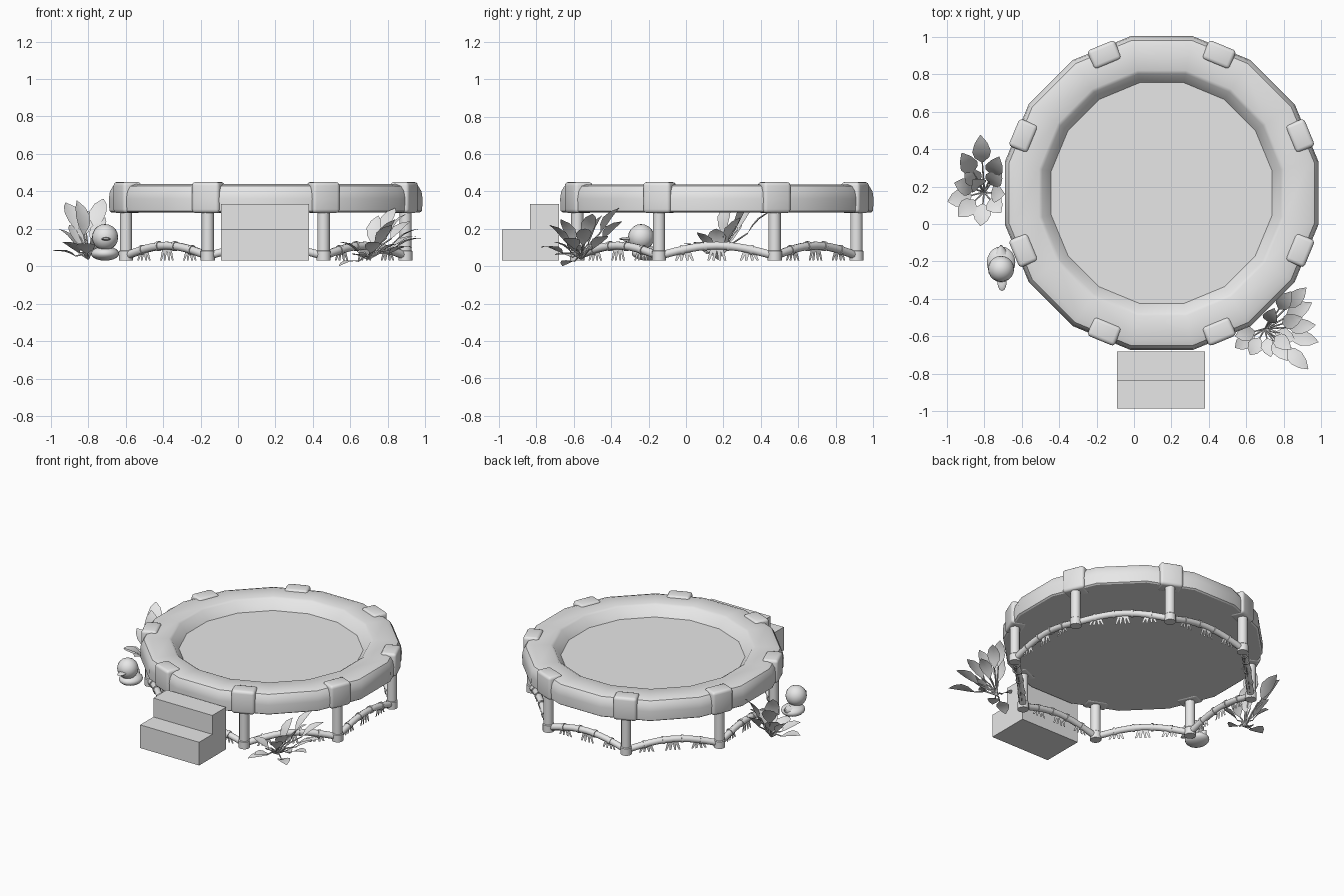
import bpy, bmesh, math
from math import sin, cos, pi, radians
from mathutils import Vector, Matrix

cube = bpy.data.objects.get("Cube")
if cube:
    bpy.data.objects.remove(cube, do_unlink=True)

grey = bpy.data.materials.new("light grey")
grey.use_nodes = True
grey.diffuse_color = (0.8, 0.8, 0.8, 1)
grey.node_tree.nodes["Principled BSDF"].inputs["Base Color"].default_value = (0.8, 0.8, 0.8, 1)

CENTRE = Vector((0.148, 0.165, 0))
LEG_R = 0.808
BASE = 0.03


def finish(bm, name, angle=None, fix=True):
    """Turn a bmesh into a named object, smooth below the given angle."""
    if fix:
        bmesh.ops.recalc_face_normals(bm, faces=bm.faces[:])
    me = bpy.data.meshes.new(name)
    bm.to_mesh(me)
    bm.free()
    me.materials.append(grey)
    if angle:
        me.shade_smooth()
        me.set_sharp_from_angle(angle=radians(angle))
    ob = bpy.data.objects.new(name, me)
    bpy.context.collection.objects.link(ob)
    return ob


def polar(r, deg, z=0):
    a = radians(deg)
    return CENTRE + Vector((r * cos(a), r * sin(a), z))


def tube(bm, pts, radii, sides=8):
    """Sweep a round section along a path."""
    rings = []
    for i, p in enumerate(pts):
        t = (pts[min(i + 1, len(pts) - 1)] - pts[max(i - 1, 0)]).normalized()
        n = t.cross(Vector((0, 0, 1)))
        n = n.normalized() if n.length > 0.01 else Vector((1, 0, 0))
        b = t.cross(n)
        rings.append([bm.verts.new(p + radii[i] * (cos(2 * pi * k / sides) * n + sin(2 * pi * k / sides) * b))
                      for k in range(sides)])
    for r0, r1 in zip(rings, rings[1:]):
        for k in range(sides):
            j = (k + 1) % sides
            bm.faces.new((r0[k], r0[j], r1[j], r1[k]))
    bm.faces.new(rings[0])
    bm.faces.new(rings[-1])


def ball(bm, loc, size, seg=20):
    m = Matrix.Translation(loc) @ Matrix.Diagonal((*size, 1))
    bmesh.ops.create_uvsphere(bm, u_segments=seg, v_segments=seg // 2, radius=1, matrix=m)


# Pool basin: sixteen-sided turned profile of (distance to flat, height)
bm = bmesh.new()
profile = [(0.59, 0.365), (0.637, 0.428), (0.655, 0.438), (0.785, 0.438), (0.815, 0.428),
           (0.832, 0.4), (0.838, 0.36), (0.835, 0.295), (0.825, 0.288)]
rings = [[bm.verts.new(polar(r / cos(pi / 16), 22.5 * k + 11.25, z)) for k in range(16)]
         for r, z in profile]
for r0, r1 in zip(rings, rings[1:]):
    for k in range(16):
        j = (k + 1) % 16
        bm.faces.new((r0[k], r0[j], r1[j], r1[k]))
bm.faces.new(rings[0])
bm.faces.new(rings[-1])
finish(bm, "pool_basin", 30)

# Rim brackets and legs, one pair every 45 degrees
for i in range(8):
    deg = 22.5 + 45 * i
    bm = bmesh.new()
    turn = Matrix.Rotation(radians(deg), 4, 'Z')
    m = Matrix.Translation(polar(0.8, deg, 0.367)) @ turn @ Matrix.Diagonal((0.108, 0.158, 0.166, 1))
    bmesh.ops.create_cube(bm, size=1, matrix=m)
    bmesh.ops.bevel(bm, geom=bm.edges[:], offset=0.02, segments=3, profile=0.5, affect='EDGES')
    finish(bm, f"rim_bracket_{i + 1}", 40)

    bm = bmesh.new()
    foot = polar(LEG_R, deg, BASE)
    heights = [0, 0.05, 0.055, 0.27]
    tube(bm, [foot + Vector((0, 0, h)) for h in heights], [0.038, 0.038, 0.033, 0.033], 12)
    finish(bm, f"leg_{i + 1}", 40)

# Arched branches between the feet, with joint rings and grass below
for i in range(8):
    a, b = polar(LEG_R, 22.5 + 45 * i, 0.055), polar(LEG_R, 67.5 + 45 * i, 0.055)

    def arch(t):
        return a.lerp(b, t) + Vector((0, 0, 0.055 * sin(pi * t)))

    bm = bmesh.new()
    tube(bm, [arch(k / 12) for k in range(13)], [0.022] * 13, 10)
    finish(bm, f"arched_branch_{i + 1}", 40)
    bm = bmesh.new()
    for t in (0.2, 0.4, 0.6, 0.8):
        tube(bm, [arch(t - 0.012), arch(t + 0.012)], [0.027, 0.027], 10)
    finish(bm, f"branch_joints_{i + 1}", 40)

    # Splayed flat blades
    bm = bmesh.new()
    along = (b - a).normalized()
    for t in (0.22, 0.5, 0.78):
        root = a.lerp(b, t)
        root.z = BASE
        top = arch(t).z - 0.012
        for s in (-1.6, -0.6, 0.6, 1.6):
            low = root + along * 0.028 * s
            high = root + along * 0.014 * s
            high.z = top
            bm.faces.new([bm.verts.new(v) for v in
                          (low - along * 0.006, low + along * 0.006,
                           high + along * 0.011, high - along * 0.011)])
    finish(bm, f"grass_{i + 1}")

# Two steps extruded from a side profile
bm = bmesh.new()
side = [(-0.985, BASE), (-0.985, 0.197), (-0.835, 0.197), (-0.835, 0.333), (-0.68, 0.333), (-0.68, BASE)]
face = bm.faces.new([bm.verts.new((-0.09, y, z)) for y, z in side])
new = bmesh.ops.extrude_face_region(bm, geom=[face])["geom"]
bmesh.ops.translate(bm, verts=[v for v in new if isinstance(v, bmesh.types.BMVert)], vec=(0.47, 0, 0))
finish(bm, "steps")

# Toy bird: flat body, round head, beak and tail
bm = bmesh.new()
ball(bm, (-0.71, -0.205, 0.068), (0.076, 0.085, 0.038))
tube(bm, [Vector((-0.71, -0.15, 0.08)), Vector((-0.71, -0.115, 0.1))], [0.035, 0.006], 8)
finish(bm, "bird_body", 40)
bm = bmesh.new()
ball(bm, (-0.71, -0.24, 0.155), (0.07, 0.07, 0.07))
finish(bm, "bird_head", 40)
bm = bmesh.new()
ball(bm, (-0.705, -0.31, 0.146), (0.025, 0.048, 0.009), 12)
finish(bm, "bird_beak", 40)


def leaf(bm, start, tip, width):
    """Pointed oval leaf folded along its midrib."""
    d = tip - start
    across = d.cross(Vector((0, 0, 1))).normalized()
    up = across.cross(d).normalized()
    mid, left, right = [], [], []
    for t, w, h in ((0, 0.06, 0), (0.25, 0.4, 0.06), (0.5, 0.5, 0.09), (0.78, 0.34, 0.06), (1, 0.02, 0)):
        p = start + d * t + up * h * d.length
        mid.append(bm.verts.new(p))
        for row, s in ((left, -1), (right, 1)):
            row.append(bm.verts.new(p + across * s * w * width + up * 0.15 * w * width))
    for k in range(4):
        bm.faces.new((mid[k], mid[k + 1], left[k + 1], left[k]))
        bm.faces.new((mid[k], right[k], right[k + 1], mid[k + 1]))


def plant(name, root, leaves, length, width):
    """Leaves given by their tips, each on a thin stalk from the root."""
    bm, stalks = bmesh.new(), bmesh.new()
    root = Vector(root)
    for tip in leaves:
        tip = Vector(tip)
        d = tip - root
        start = tip - d.normalized() * min(length, d.length * 0.65)
        leaf(bm, start, tip, width)
        tube(stalks, [root, root.lerp(start, 0.5) + Vector((0, 0, 0.015)), start], [0.006, 0.005, 0.004], 5)
    finish(bm, name + "_leaves", 30, fix=False)
    finish(stalks, name + "_stalks", 40)


plant("left_plant", (-0.8, 0.17, 0.04),
      [(-0.82, 0.475, 0.3), (-0.92, 0.38, 0.34), (-0.72, 0.36, 0.36), (-0.9, 0.3, 0.22),
       (-0.71, 0.29, 0.26), (-0.995, 0.12, 0.08), (-0.94, 0.04, 0.13), (-0.82, -0.01, 0.12),
       (-0.71, 0.06, 0.18), (-0.69, 0.16, 0.2), (-0.96, 0.22, 0.2), (-0.86, 0.24, 0.35)],
      0.19, 0.1)
plant("front_plant", (0.7, -0.56, 0.04),
      [(0.93, -0.775, 0.1), (0.985, -0.63, 0.15), (0.97, -0.54, 0.2), (0.95, -0.42, 0.16),
       (0.92, -0.34, 0.24), (0.84, -0.36, 0.31), (0.9, -0.5, 0.28), (0.82, -0.73, 0.22),
       (0.73, -0.71, 0.13), (0.62, -0.7, 0.06), (0.54, -0.66, 0.0), (0.54, -0.6, 0.13),
       (0.86, -0.62, 0.12), (0.84, -0.67, 0.25), (0.75, -0.45, 0.27)],
      0.17, 0.085)
